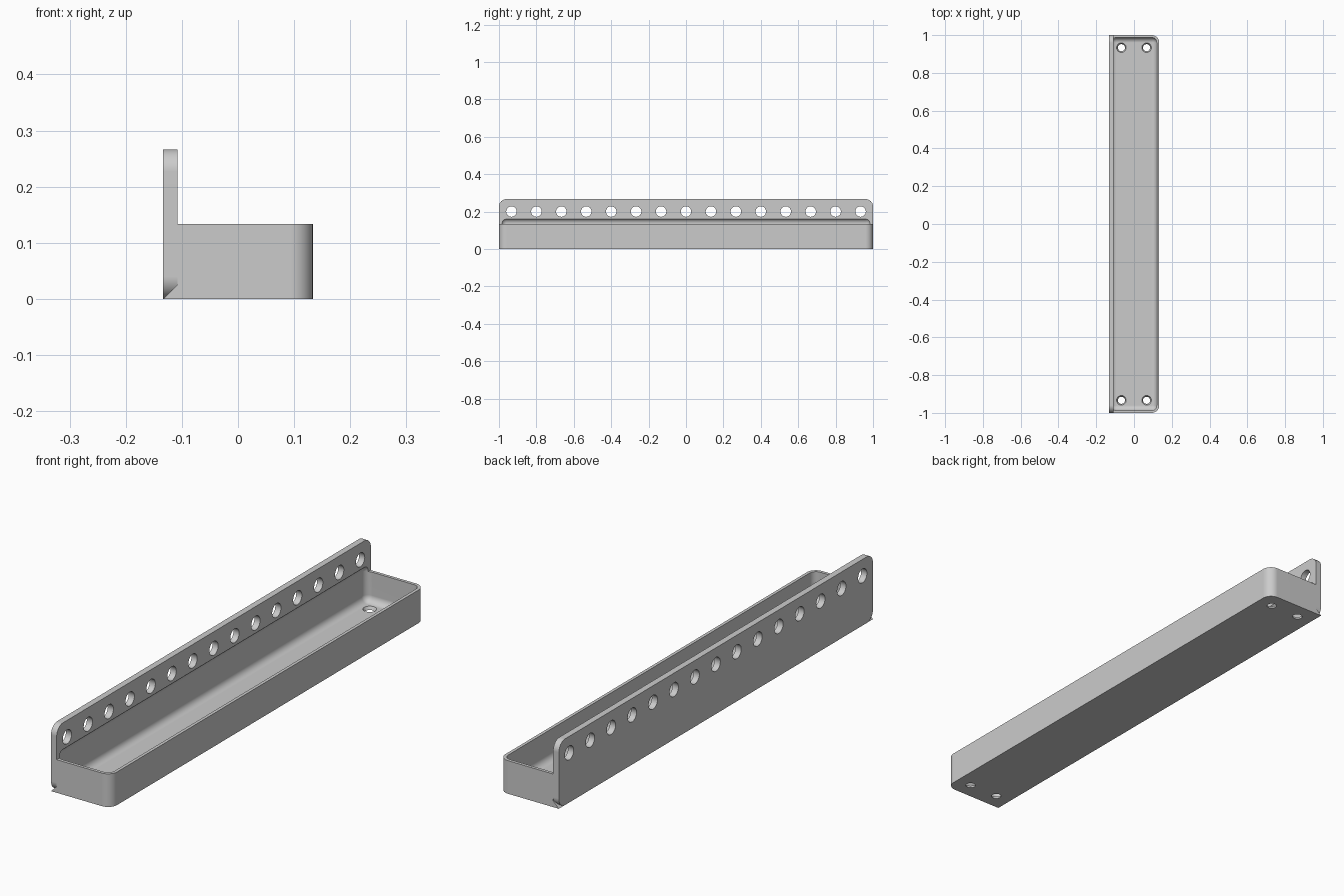
import bpy, bmesh, math
from mathutils import Matrix

U = 2 / 15            # grid pitch: the part is 15 x 2 x 2 pitches
PLATE = 0.0253        # back plate thickness
WALL = 0.0127         # tray wall and floor thickness
ROUND = 0.04          # outer corner radius

if "Cube" in bpy.data.objects:
    bpy.data.objects.remove(bpy.data.objects["Cube"], do_unlink=True)

grey = bpy.data.materials.new("light_grey")
grey.use_nodes = True
colour = (0.6, 0.6, 0.6, 1)
grey.diffuse_color = colour
grey.node_tree.nodes["Principled BSDF"].inputs["Base Color"].default_value = colour


def finish(bm, name):
    bmesh.ops.recalc_face_normals(bm, faces=bm.faces)
    mesh = bpy.data.meshes.new(name)
    bm.to_mesh(mesh)
    bm.free()
    mesh.materials.append(grey)
    obj = bpy.data.objects.new(name, mesh)
    bpy.context.collection.objects.link(obj)
    return obj


def rounded(bm, test, radius, segments=10):
    """Round every edge that passes the test."""
    edges = [e for e in bm.edges if test(*[v.co for v in e.verts])]
    bmesh.ops.bevel(bm, geom=edges, offset=radius, segments=segments,
                    affect='EDGES', profile=0.5)


def box(x0, x1, y0, y1, z0, z1):
    bm = bmesh.new()
    bmesh.ops.create_cube(bm, size=1)
    bm.transform(Matrix.Translation(((x0 + x1) / 2, (y0 + y1) / 2, (z0 + z1) / 2))
                 @ Matrix.Diagonal((x1 - x0, y1 - y0, z1 - z0, 1)))
    return bm


def combine(target, tool, operation):
    mod = target.modifiers.new(operation.lower(), 'BOOLEAN')
    mod.object, mod.operation, mod.solver = tool, operation, 'EXACT'
    tool.hide_render = True
    bpy.context.view_layer.objects.active = target
    bpy.ops.object.modifier_apply(modifier=mod.name)
    bpy.data.objects.remove(tool, do_unlink=True)


# Tray block: side profile with a sloped foot under the plate, rounded outer corners
bm = bmesh.new()
profile = [(-U, 0), (U, 0), (U, U), (PLATE - U, U), (PLATE - U, PLATE)]
face = bm.faces.new([bm.verts.new((x, -1, z)) for x, z in profile])
extruded = bmesh.ops.extrude_face_region(bm, geom=[face])["geom"]
bmesh.ops.translate(bm, vec=(0, 2, 0),
                    verts=[g for g in extruded if isinstance(g, bmesh.types.BMVert)])
rounded(bm, lambda a, b: min(a.x, b.x) > U - 0.001 and abs(a.z - b.z) > 0.1, ROUND)
tray = finish(bm, "tray_with_mounting_plate")

# Back plate with four rounded corners
bm = box(-U, PLATE - U, -1, 1, 0, 2 * U)
rounded(bm, lambda a, b: abs(a.x - b.x) > 0.01, ROUND)
combine(tray, finish(bm, "back_plate"), 'UNION')

# Tray cavity, rounded on every edge, biting slightly into the plate
bm = box(WALL - U, U - WALL, WALL - 1, 1 - WALL, WALL, 0.164)
rounded(bm, lambda a, b: True, ROUND - WALL, 8)
combine(tray, finish(bm, "cavity_cutter"), 'DIFFERENCE')

# Row of plate holes and countersunk floor holes
bm = bmesh.new()
for i in range(15):
    place = Matrix.Translation((-U, (i - 7) * U, 1.5 * U)) @ Matrix.Rotation(math.pi / 2, 4, 'Y')
    bmesh.ops.create_cone(bm, cap_ends=True, segments=32, radius1=0.028,
                          radius2=0.028, depth=0.1, matrix=place)
for x in (-U / 2, U / 2):
    for y in (-7 * U, 7 * U):
        bmesh.ops.create_cone(bm, cap_ends=True, segments=32, radius1=0.012, radius2=0.032,
                              depth=3 * WALL, matrix=Matrix.Translation((x, y, WALL / 2)))
combine(tray, finish(bm, "hole_cutter"), 'DIFFERENCE')

# Smooth rounded areas, crisp edges
bpy.ops.object.select_all(action='DESELECT')
tray.select_set(True)
bpy.context.view_layer.objects.active = tray
bpy.ops.object.shade_smooth_by_angle(angle=math.radians(30))
normals = tray.modifiers.new("clean_normals", 'WEIGHTED_NORMAL')
normals.keep_sharp = True
